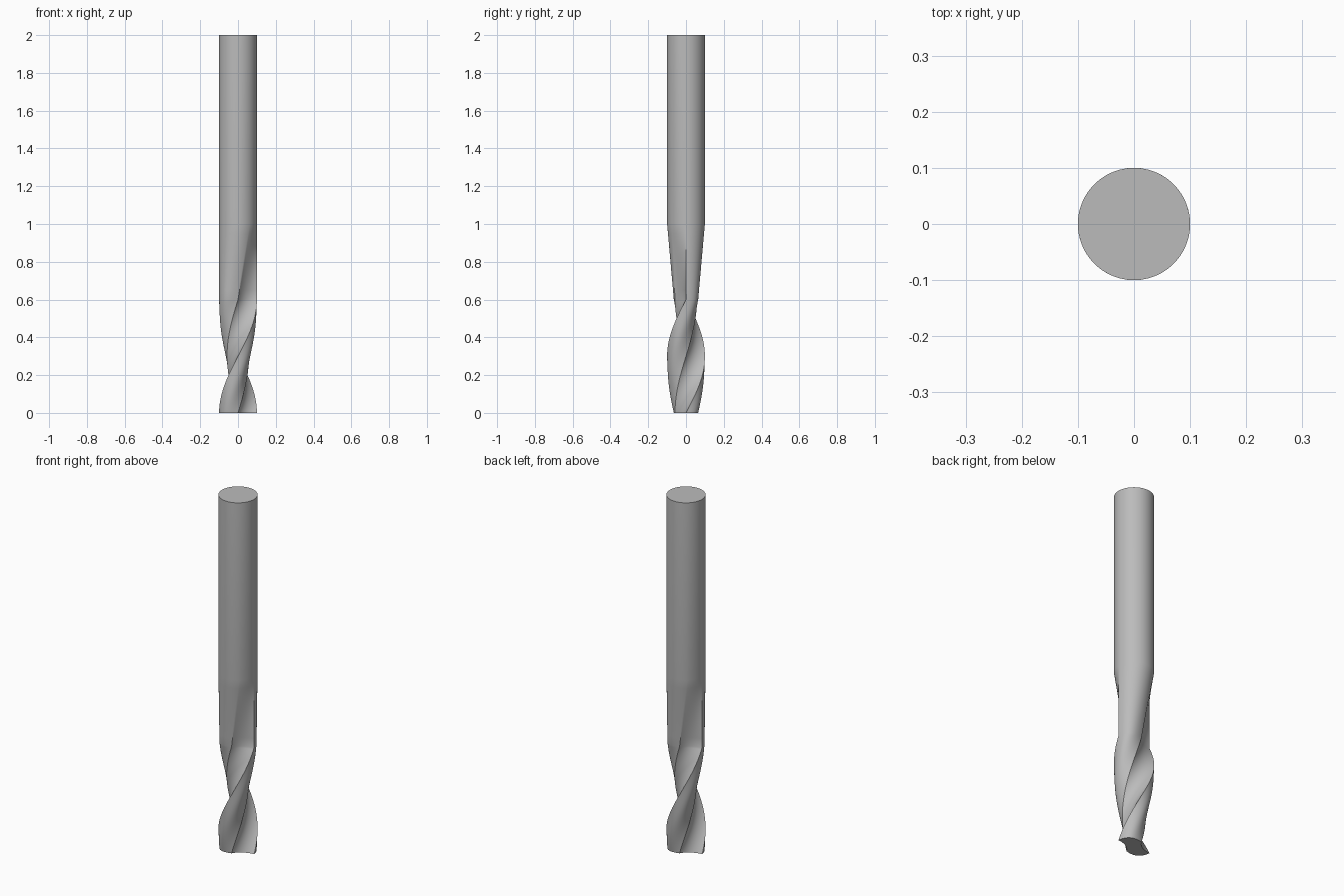
import bpy, bmesh, math
from mathutils import Vector, Matrix

cube = bpy.data.objects.get("Cube")
if cube:
    bpy.data.objects.remove(cube, do_unlink=True)

RADIUS = 0.1
FLUTE_TOP, SHANK_START, TOP = 0.6, 1.0, 2.0
BACK_STEPS, FLUTE_STEPS, TWIST_STEPS, FADE_STEPS = 40, 24, 60, 8
HEEL_ANGLE = math.radians(130)   # where the heel edge meets the round shank


def bezier(a, b, c, steps):
    """Quadratic curve from a towards c, without its last point."""
    ts = [i / steps for i in range(steps)]
    return [a * (1 - t) ** 2 + b * 2 * t * (1 - t) + c * t * t for t in ts]


def arc(start, end, steps):
    angles = [start + (end - start) * i / steps for i in range(steps)]
    return [Vector((RADIUS * math.cos(a), RADIUS * math.sin(a))) for a in angles]


def doubled(half):
    """Two-fold symmetric section from one half."""
    return half + [-p for p in half]


# Section of the cutter: relieved convex back, then concave flute
tip, heel = Vector((RADIUS, 0)), Vector((0, 0.058))
section = doubled(bezier(tip, Vector((0.09, 0.085)), heel, BACK_STEPS)
                  + bezier(heel, Vector((-0.03, 0.007)), -tip, FLUTE_STEPS))
circle = doubled(arc(0, HEEL_ANGLE, BACK_STEPS)
                 + arc(HEEL_ANGLE, math.pi, FLUTE_STEPS))

# Rings: twisted flutes, fade-out into the shank, plain shank
rings = []
for i in range(TWIST_STEPS + 1):
    t = i / TWIST_STEPS
    turn = Matrix.Rotation(math.pi * t, 2)
    rings.append((FLUTE_TOP * t, [turn @ p for p in section]))
# A half turn puts point 0 opposite; the end circle is turned to match
for i in range(1, FADE_STEPS + 1):
    t = i / FADE_STEPS
    z = FLUTE_TOP + (SHANK_START - FLUTE_TOP) * t
    rings.append((z, [-(p.lerp(q, t)) for p, q in zip(section, circle)]))
rings.append((TOP, [-q for q in circle]))

bm = bmesh.new()
loops = [[bm.verts.new((p.x, p.y, z)) for p in ring] for z, ring in rings]
count = len(section)
for low, high in zip(loops, loops[1:]):
    for j in range(count):
        k = (j + 1) % count
        bm.faces.new((low[j], low[k], high[k], high[j]))
bm.faces.new(loops[0][::-1])
bm.faces.new(loops[-1])
bmesh.ops.recalc_face_normals(bm, faces=bm.faces)

mesh = bpy.data.meshes.new("end_mill")
bm.to_mesh(mesh)
bm.free()
tool = bpy.data.objects.new("end_mill", mesh)
bpy.context.collection.objects.link(tool)

# Plain grey metal
grey = bpy.data.materials.new("tool_grey")
grey.use_nodes = True
colour = (0.5, 0.5, 0.5, 1)
grey.diffuse_color = colour
grey.node_tree.nodes["Principled BSDF"].inputs["Base Color"].default_value = colour
mesh.materials.append(grey)

# Smooth sides with crisp cutting edges
bpy.ops.object.select_all(action="DESELECT")
tool.select_set(True)
bpy.context.view_layer.objects.active = tool
bpy.ops.object.shade_smooth_by_angle(angle=math.radians(30))
